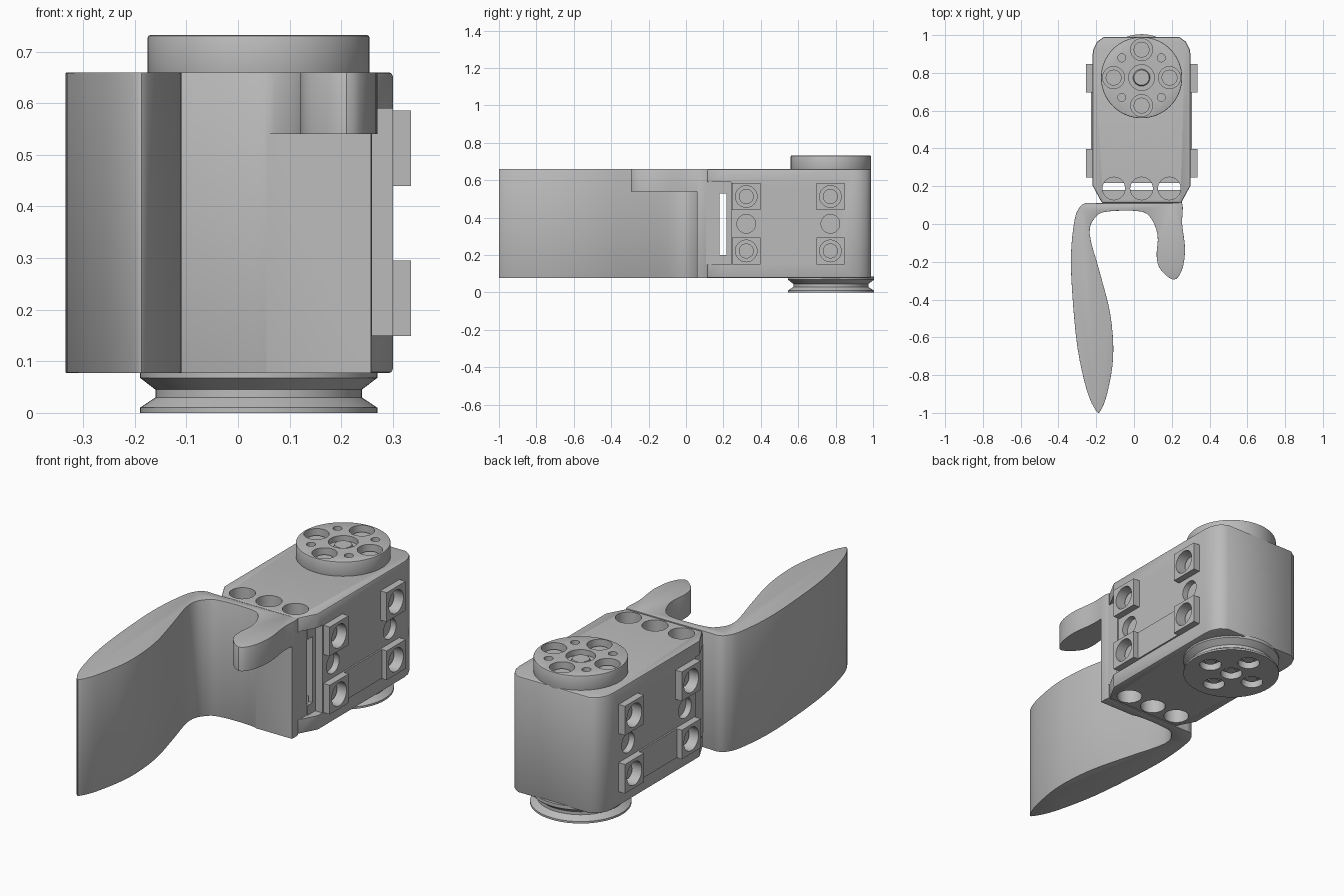
import bpy, bmesh
from math import pi, sin, cos
from mathutils import Matrix, Vector

cube = bpy.data.objects.get("Cube")
if cube:
    bpy.data.objects.remove(cube, do_unlink=True)

grey = bpy.data.materials.new("plain grey")
grey.use_nodes = True
COLOR = (0.5, 0.5, 0.5, 1)
grey.diffuse_color = COLOR
grey.node_tree.nodes["Principled BSDF"].inputs["Base Color"].default_value = COLOR

CX, HORN_Y = 0.04, 0.775      # body centre line and output axis
LOW, HIGH = 0.077, 0.66       # body bottom and top


def make(name, bm):
    bmesh.ops.recalc_face_normals(bm, faces=bm.faces)
    mesh = bpy.data.meshes.new(name)
    bm.to_mesh(mesh)
    bm.free()
    mesh.materials.append(grey)
    obj = bpy.data.objects.new(name, mesh)
    bpy.context.collection.objects.link(obj)
    return obj


def add_box(bm, lo, hi):
    lo, hi = Vector(lo), Vector(hi)
    mat = Matrix.Translation((lo + hi) / 2) @ Matrix.Diagonal((hi - lo).to_4d())
    bmesh.ops.create_cube(bm, size=1, matrix=mat)


def add_cyl(bm, center, radius, depth, axis="Z", top=None):
    rot = Matrix.Rotation(pi / 2, 4, "Y") if axis == "X" else Matrix()
    bmesh.ops.create_cone(bm, cap_ends=True, segments=32, radius1=radius,
                          radius2=radius if top is None else top, depth=depth,
                          matrix=Matrix.Translation(center) @ rot)


def prism(name, outline, z0, z1):
    bm = bmesh.new()
    face = bm.faces.new([bm.verts.new((x, y, z0)) for x, y in outline])
    new = bmesh.ops.extrude_face_region(bm, geom=[face])["geom"]
    verts = [v for v in new if isinstance(v, bmesh.types.BMVert)]
    bmesh.ops.translate(bm, verts=verts, vec=(0, 0, z1 - z0))
    return make(name, bm)


def apply(obj, kind, **settings):
    mod = obj.modifiers.new(kind, kind)
    for key, value in settings.items():
        setattr(mod, key, value)
    bpy.context.view_layer.objects.active = obj
    bpy.ops.object.modifier_apply(modifier=mod.name)


def cut(objs, bm):
    cutter = make("cutter", bm)
    cutter.hide_render = True
    for obj in objs:
        apply(obj, "BOOLEAN", operation="DIFFERENCE", solver="EXACT", object=cutter)
    bpy.data.objects.remove(cutter, do_unlink=True)


def smooth(obj):
    bpy.ops.object.select_all(action="DESELECT")
    obj.select_set(True)
    bpy.context.view_layer.objects.active = obj
    bpy.ops.object.shade_smooth_by_angle(angle=0.6)


def spline(points, steps=4):
    """Closed Catmull-Rom curve through the points."""
    out, n = [], len(points)
    for i in range(n):
        a, b, c, d = (Vector(points[(i + k) % n]) for k in (-1, 0, 1, 2))
        for s in range(steps):
            t = s / steps
            out.append(0.5 * (2 * b + (c - a) * t + (2 * a - 5 * b + 4 * c - d) * t**2
                              + (3 * b - a - 3 * c + d) * t**3))
    return out


# Motor housing with chamfered corners
half = [(0.20, 0.99), (0.235, 0.965), (0.255, 0.925), (0.26, 0.89), (0.26, 0.205), (0.21, 0.112)]
outline = [(CX + x, y) for x, y in half] + [(CX - x, y) for x, y in reversed(half)]
body = prism("motor_housing", outline, LOW, HIGH)
apply(body, "BEVEL", width=0.008, segments=2, limit_method="ANGLE", angle_limit=1.0)

# Front slot between the two mounting flanges
for lo, hi in (((-1, 0, 0.15), (1, 0.18, 0.59)), ((-1, 0.1, 0.2), (1, 0.217, 0.53)),
               ((0.26, 0, 0.15), (1, 0.24, 0.59)), ((-1, 0, 0.15), (-0.18, 0.24, 0.59))):
    bm = bmesh.new()
    add_box(bm, lo, hi)
    cut([body], bm)

# Screw pads and low side panels
pads_bm, panels_bm = bmesh.new(), bmesh.new()
holes, dimples, screws = bmesh.new(), bmesh.new(), bmesh.new()
for side in (-1, 1):
    def sx(d):
        return CX + side * d
    for y in (0.322, 0.772):
        for z in (0.222, 0.513):
            xs = sorted((sx(0.24), sx(0.295)))
            add_box(pads_bm, (xs[0], y - 0.075, z - 0.073), (xs[1], y + 0.075, z + 0.073))
            add_cyl(holes, (sx(0.27), y, z), 0.058, 0.1, "X")
            add_cyl(screws, (sx(0.23), y, z), 0.04, 0.05, "X")
        add_cyl(dimples, (sx(0.26), y, 0.367), 0.05, 0.06, "X")
    xs = sorted((sx(0.25), sx(0.268)))
    add_box(panels_bm, (xs[0], 0.39, 0.15), (xs[1], 0.7, 0.295))
pads = make("screw_pads", pads_bm)
make("side_panels", panels_bm)
cut([body, pads], holes)
cut([body], dimples)
smooth(make("side_screws", screws))

# Through holes in both flanges
flange_holes = bmesh.new()
for dx in (-0.147, 0, 0.147):
    for z in (LOW, HIGH):
        add_cyl(flange_holes, (CX + dx, 0.188, z), 0.06, 0.3)
cut([body], flange_holes)
smooth(body)
smooth(pads)


def ring(radius, count, phase=0):
    return [(CX + radius * cos(phase + k * 2 * pi / count),
             HORN_Y + radius * sin(phase + k * 2 * pi / count)) for k in range(count)]


# Output horn on top
bm = bmesh.new()
bmesh.ops.create_cone(bm, cap_ends=True, segments=64, radius1=0.215, radius2=0.215,
                      depth=0.09, matrix=Matrix.Translation((CX, HORN_Y, 0.687)))
horn = make("output_horn", bm)
apply(horn, "BEVEL", width=0.005, segments=2, limit_method="ANGLE")
bm, heads = bmesh.new(), bmesh.new()
for x, y in ring(0.148, 4):
    add_cyl(bm, (x, y, 0.73), 0.058, 0.08)
    add_cyl(heads, (x, y, 0.69), 0.042, 0.03)
for x, y in ring(0.148, 4, pi / 4):
    add_cyl(bm, (x, y, 0.73), 0.021, 0.08)
add_cyl(bm, (CX, HORN_Y, 0.73), 0.068, 0.05)
add_cyl(heads, (CX, HORN_Y, 0.705), 0.05, 0.03, top=0.04)
cut([horn], bm)
smooth(horn)
smooth(make("horn_screws", heads))

# Grooved idler wheel underneath
bm = bmesh.new()
rows = []
for r, z in ((0.23, 0), (0.23, 0.01), (0.2, 0.03), (0.2, 0.045), (0.23, 0.068), (0.23, 0.085)):
    rows.append([bm.verts.new((CX + r * cos(k * pi / 32), HORN_Y + r * sin(k * pi / 32), z))
                 for k in range(64)])
for a, b in zip(rows, rows[1:]):
    for k in range(64):
        j = (k + 1) % 64
        bm.faces.new((a[k], a[j], b[j], b[k]))
bm.faces.new(rows[0])
bm.faces.new(rows[-1])
wheel = make("idler_wheel", bm)
bm, heads = bmesh.new(), bmesh.new()
for x, y in ring(0.13, 4) + [(CX, HORN_Y)]:
    add_cyl(bm, (x, y, 0), 0.052, 0.07)
    add_cyl(heads, (x, y, 0.03), 0.025, 0.03, top=0.04)
cut([wheel], bm)
smooth(wheel)
smooth(make("wheel_screws", heads))

# Gripper: long finger, back plate and short upper finger in one profile
curve = [(0.255, 0.108), (0.255, 0), (0.27, -0.13), (0.255, -0.24), (0.21, -0.295),
         (0.14, -0.24), (0.12, -0.17), (0.125, -0.06), (0.09, 0.03), (0.03, 0.067),
         (-0.13, 0.067), (-0.2, 0.04), (-0.235, -0.05), (-0.18, -0.26), (-0.125, -0.48),
         (-0.11, -0.7), (-0.14, -0.89), (-0.175, -0.985), (-0.2, -0.99), (-0.25, -0.88),
         (-0.3, -0.65), (-0.328, -0.35), (-0.333, -0.15), (-0.315, 0.02), (-0.29, 0.085),
         (-0.255, 0.11), (-0.18, 0.11), (0.2, 0.11)]
gripper = prism("gripper", spline(curve), LOW, HIGH)
apply(gripper, "BEVEL", width=0.006, segments=2, limit_method="ANGLE", angle_limit=1.2)
bm = bmesh.new()
add_box(bm, (0.0, -0.5, -0.1), (0.5, 0.06, 0.54))
cut([gripper], bm)
smooth(gripper)

# Mounting tongue that sits between the flanges
bm = bmesh.new()
add_box(bm, (-0.17, 0.09, 0.15), (0.255, 0.18, 0.59))
make("mounting_tongue", bm)
